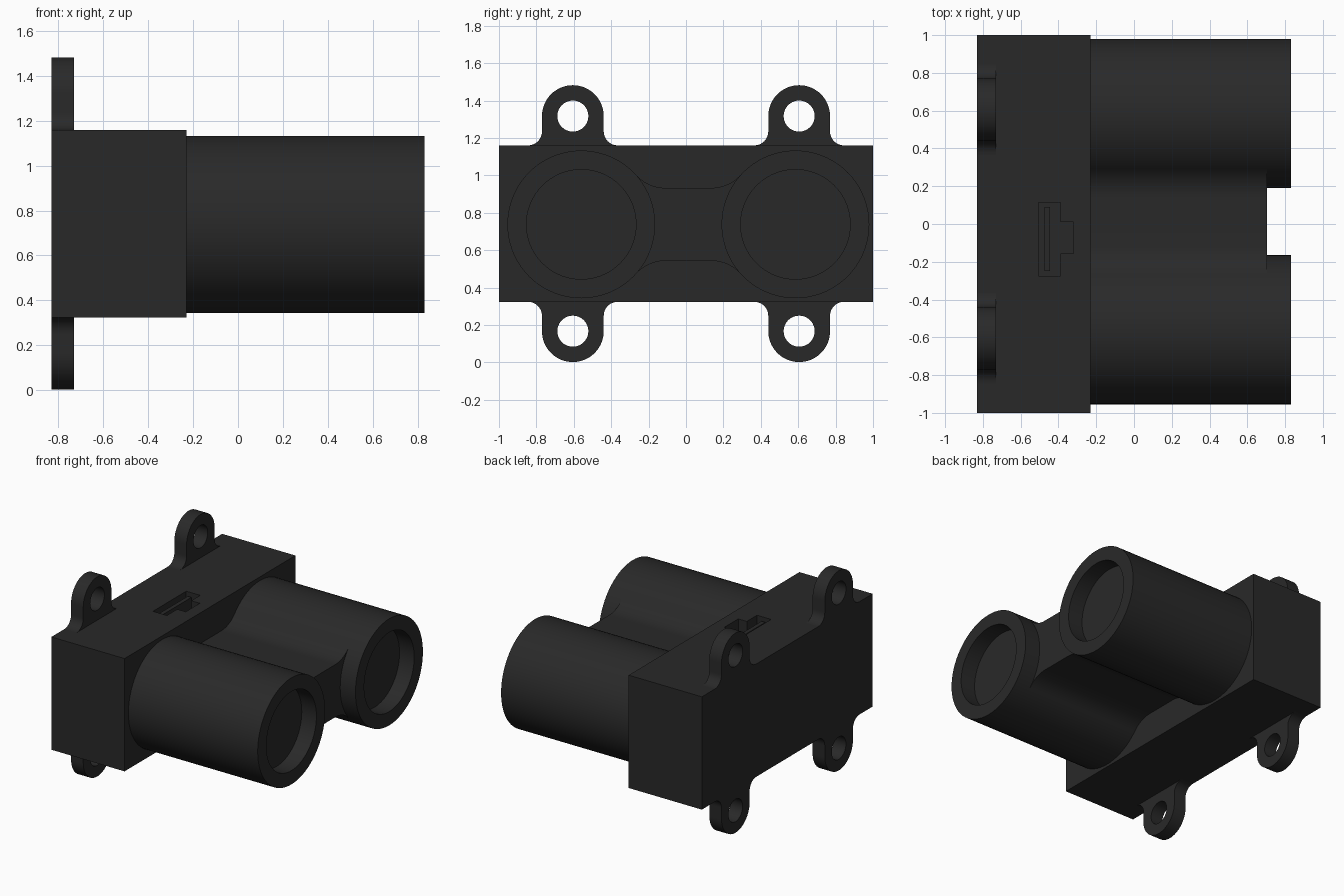
import bpy, bmesh
from math import sin, cos, pi, radians, asin, sqrt
from mathutils import Matrix

if "Cube" in bpy.data.objects:
    bpy.data.objects.remove(bpy.data.objects["Cube"])

mat = bpy.data.materials.new("black_plastic")
mat.diffuse_color = (0.022, 0.022, 0.022, 1)
mat.use_nodes = True
mat.node_tree.nodes["Principled BSDF"].inputs["Base Color"].default_value = mat.diffuse_color

ZMID, TOP, BACK, FACE, TIP = 0.742, 1.16, -0.83, -0.23, 0.83
YZ = Matrix(((0, 0, 1, 0), (1, 0, 0, 0), (0, 1, 0, 0), (0, 0, 0, 1)))  # profile in y,z, depth along x


def finish(ob):
    ob.data.materials.clear()
    ob.data.materials.append(mat)
    bpy.ops.object.select_all(action='DESELECT')
    bpy.context.view_layer.objects.active = ob
    ob.select_set(True)
    bpy.ops.object.shade_smooth_by_angle(angle=radians(30))
    return ob


def add_mesh(name, bm):
    bmesh.ops.remove_doubles(bm, verts=bm.verts, dist=1e-5)
    bmesh.ops.recalc_face_normals(bm, faces=bm.faces)
    me = bpy.data.meshes.new(name)
    bm.to_mesh(me)
    bm.free()
    ob = bpy.data.objects.new(name, me)
    bpy.context.collection.objects.link(ob)
    return ob


def arc(cx, cy, r, a0, a1, n=12):
    return [(cx + r * cos(radians(a0 + (a1 - a0) * i / n)),
             cy + r * sin(radians(a0 + (a1 - a0) * i / n))) for i in range(n + 1)]


def prism(name, loops, d0, d1, basis=YZ):
    """Extrude closed outlines (the later ones are holes) from depth d0 to d1."""
    cu = bpy.data.curves.new(name, 'CURVE')
    cu.dimensions, cu.fill_mode, cu.extrude = '2D', 'BOTH', (d1 - d0) / 2
    for pts in loops:
        sp = cu.splines.new('POLY')
        sp.points.add(len(pts) - 1)
        for p, (a, b) in zip(sp.points, pts):
            p.co = (a, b, 0, 1)
        sp.use_cyclic_u = True
    tmp = bpy.data.objects.new(name + "_outline", cu)
    bpy.context.collection.objects.link(tmp)
    bpy.context.view_layer.update()
    me = bpy.data.meshes.new_from_object(tmp.evaluated_get(bpy.context.evaluated_depsgraph_get()))
    bm = bmesh.new()
    bm.from_mesh(me)
    bm.transform(basis @ Matrix.Translation((0, 0, (d0 + d1) / 2)))
    bpy.data.objects.remove(tmp)
    bpy.data.meshes.remove(me)
    return add_mesh(name, bm)


def rect(a0, a1, b0, b1):
    return [(a0, b0), (a1, b0), (a1, b1), (a0, b1)]


# Housing with the T-shaped socket cut into its top
body = prism("housing", [rect(-1, 1, 2 * ZMID - TOP, TOP)], BACK, FACE)
socket = [(-.505, -.275), (-.39, -.275), (-.39, -.155), (-.32, -.155),
          (-.32, .01), (-.39, .01), (-.39, .115), (-.505, .115)]
cutter = prism("socket_cutter", [socket], TOP - 0.2, TOP + 0.1, Matrix.Identity(4))
cutter.hide_render = True
mod = body.modifiers.new("socket", 'BOOLEAN')
mod.object, mod.operation, mod.solver = cutter, 'DIFFERENCE', 'EXACT'
bpy.context.view_layer.objects.active = body
bpy.ops.object.modifier_apply(modifier=mod.name)
bpy.data.objects.remove(cutter)
finish(body)
finish(prism("socket_blade", [rect(-.475, -.445, -.25, .09)], TOP - 0.2, TOP - 0.02, Matrix.Identity(4)))

# Four mounting ears
for side in (-1, 1):
    for up in (-1, 1):
        outline = (arc(-.24, TOP + .075, .075, -90, 0, 8) + arc(0, 1.317, .165, 180, 0, 32)
                   + arc(.24, TOP + .075, .075, 180, 270, 8))
        hole = arc(0, 1.317, .083, 0, 360, 40)[:-1]
        place = lambda pts: [(side * .605 + y, ZMID + up * (z - ZMID)) for y, z in pts]
        finish(prism(f"ear_{'right' if side > 0 else 'left'}_{'top' if up > 0 else 'bottom'}",
                     [place(outline), place(hole)], BACK, -0.73))

# Lens barrels with a shallow recess in the tip
R, RI, ZT, Y0, Y1, N = 0.395, 0.293, 0.738, -0.56, 0.585, 72
for name, y in (("left_barrel", Y0), ("right_barrel", Y1)):
    bm = bmesh.new()
    rings = [[bm.verts.new((x, y + r * cos(2 * pi * i / N), ZT + r * sin(2 * pi * i / N)))
              for i in range(N)] for x, r in ((FACE, R), (TIP, R), (TIP, RI), (TIP - .12, RI))]
    for a, b in zip(rings, rings[1:]):
        for i in range(N):
            j = (i + 1) % N
            bm.faces.new((a[i], a[j], b[j], b[i]))
    bm.faces.new(rings[0])
    bm.faces.new(rings[-1])
    finish(add_mesh(name, bm))

# Bridge between the barrels, blending into them with tangent fillets
H, RF = 0.195, 0.21
dy = sqrt((R + RF) ** 2 - (H + RF) ** 2)
ang = 180 / pi * asin((H + RF) / (R + RF))
upper = ([(Y0 + .22, ZT + .2)] + arc(Y0 + dy, ZT + H + RF, RF, 180 + ang, 270)
         + arc(Y1 - dy, ZT + H + RF, RF, 270, 360 - ang) + [(Y1 - .22, ZT + .2)])
lower = [(y, 2 * ZT - z) for y, z in reversed(upper)]
finish(prism("bridge", [upper + lower], FACE, 0.705))
